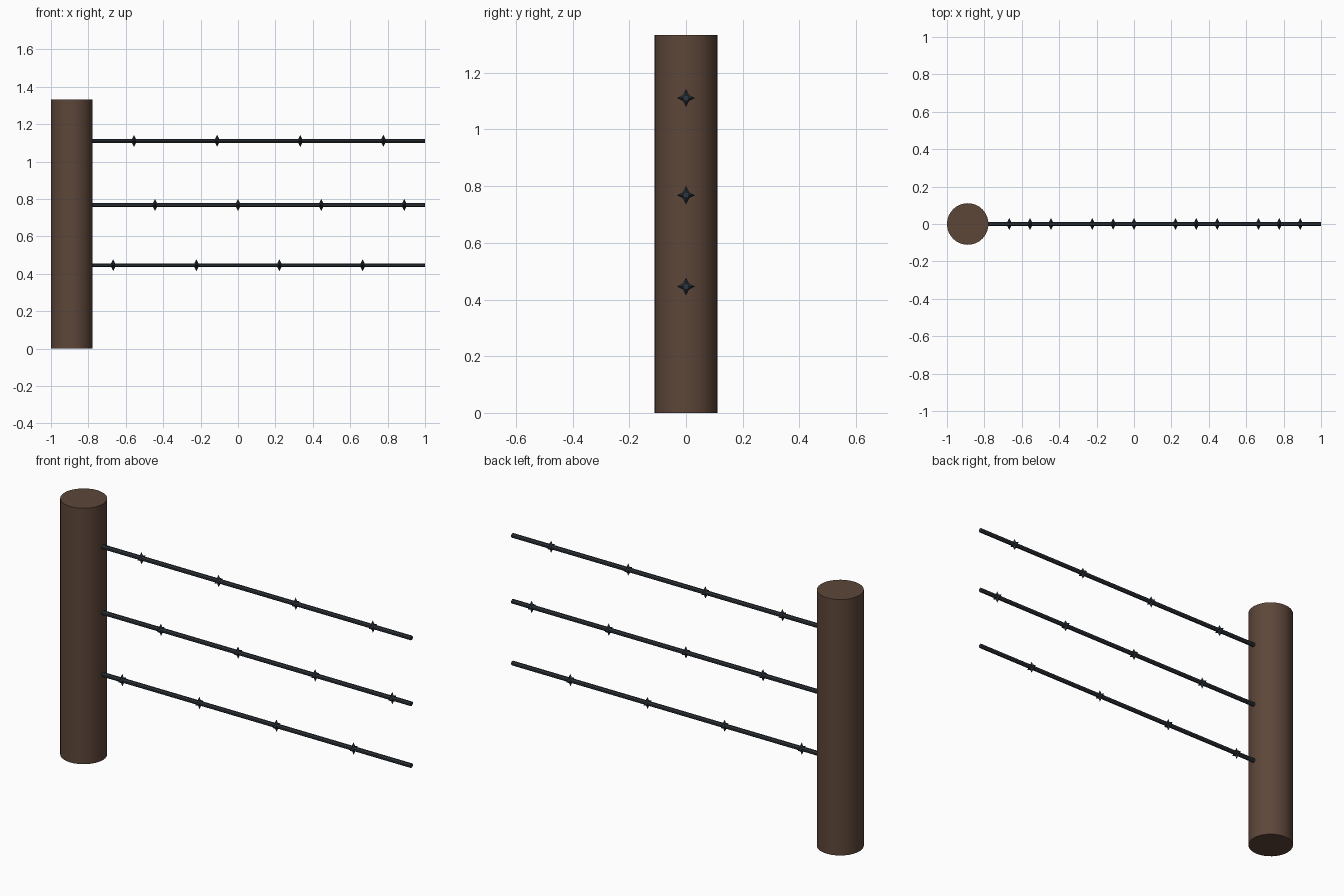
import bpy
import bmesh
import math
from mathutils import Matrix

if "Cube" in bpy.data.objects:
    bpy.data.objects.remove(bpy.data.objects["Cube"])


def material(name, hex_rgb):
    m = bpy.data.materials.new(name)
    lin = []
    for i in (0, 2, 4):
        c = int(hex_rgb[i:i + 2], 16) / 255
        lin.append(c / 12.92 if c <= 0.04045 else ((c + 0.055) / 1.055) ** 2.4)
    m.diffuse_color = (*lin, 1)
    m.use_nodes = True
    m.node_tree.nodes["Principled BSDF"].inputs["Base Color"].default_value = m.diffuse_color
    return m


wood = material("brown wood", "5d4639")
steel = material("dark steel", "30363d")
barb_steel = material("darker steel", "263038")


def finish(bm, name, mat, smooth=False):
    bmesh.ops.recalc_face_normals(bm, faces=bm.faces)
    me = bpy.data.meshes.new(name)
    bm.to_mesh(me)
    bm.free()
    me.materials.append(mat)
    ob = bpy.data.objects.new(name, me)
    bpy.context.collection.objects.link(ob)
    if smooth:
        bpy.context.view_layer.objects.active = ob
        ob.select_set(True)
        bpy.ops.object.shade_smooth_by_angle(angle=math.radians(30))
        ob.select_set(False)


def cone(bm, r1, r2, depth, sides, matrix):
    bmesh.ops.create_cone(bm, cap_ends=r1 > 0 and r2 > 0, segments=sides,
                          radius1=r1, radius2=r2, depth=depth, matrix=matrix)


# Post
bm = bmesh.new()
cone(bm, 0.111, 0.111, 1.333, 32, Matrix.Translation((-0.889, 0, 0.6667)))
finish(bm, "fence_post", wood, True)

# Wires, each with four staggered barbs
SPIKE, GIRTH = 0.032, 0.016
for label, z, first in (("top", 1.111, -0.556), ("middle", 0.768, -0.444), ("bottom", 0.446, -0.667)):
    bm = bmesh.new()
    cone(bm, 0.0115, 0.0115, 1.8, 8,
         Matrix.Translation((0.1, 0, z)) @ Matrix.Rotation(math.pi / 2, 4, 'Y')
         @ Matrix.Rotation(math.pi / 8, 4, 'Z'))
    finish(bm, label + "_wire", steel)

    # Each barb is a vertical and a sideways double-ended spike
    bm = bmesh.new()
    for i in range(4):
        for k in range(4):
            cone(bm, GIRTH, 0, SPIKE, 4,
                 Matrix.Translation((first + i * 0.4444, 0, z))
                 @ Matrix.Rotation(k * math.pi / 2, 4, 'X')
                 @ Matrix.Translation((0, 0, SPIKE / 2)))
    bmesh.ops.remove_doubles(bm, verts=bm.verts, dist=1e-5)
    finish(bm, label + "_barbs", barb_steel)
